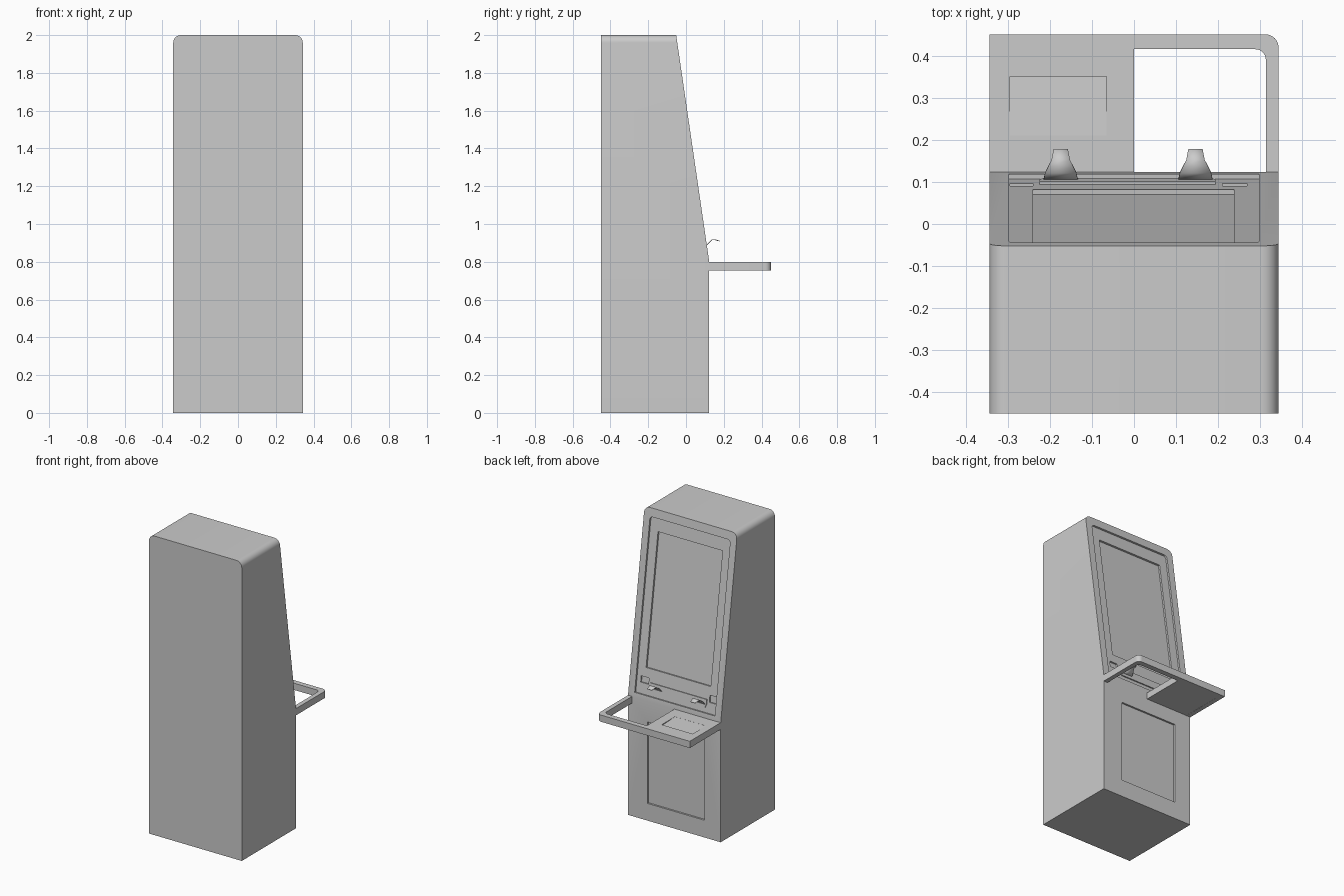
import bpy, bmesh, math
from mathutils import Vector

if "Cube" in bpy.data.objects:
    bpy.data.objects.remove(bpy.data.objects["Cube"])

# Sloped display face runs from (y .123, z .8) to (y -.052, z 2)
SLOPE = (-0.052 - 0.123) / 1.2
NORMAL = Vector((0, 1, -SLOPE)).normalized()


def on_slope(x, z, d):
    return Vector((x, 0.123 + SLOPE * (z - 0.8), z)) + NORMAL * d


def on_front(x, z, y):
    return Vector((x, y, z))


def on_plan(x, y, z):
    return Vector((x, y, z))


def arc(cx, cy, r, a0, a1, n=8):
    return [(cx + r * math.cos(math.radians(a0 + (a1 - a0) * i / n)),
             cy + r * math.sin(math.radians(a0 + (a1 - a0) * i / n))) for i in range(n + 1)]


def rect(x0, x1, y0, y1):
    return [(x0, y0), (x1, y0), (x1, y1), (x0, y1)]


def finish(name, bm):
    bmesh.ops.recalc_face_normals(bm, faces=bm.faces)
    me = bpy.data.meshes.new(name)
    bm.to_mesh(me)
    bm.free()
    ob = bpy.data.objects.new(name, me)
    bpy.context.collection.objects.link(ob)
    return ob


def prism(name, pts, d0, d1, place, bisect=None):
    """Extrude a 2D outline between two depths, laid out by a placing function."""
    bm = bmesh.new()
    lo = [bm.verts.new(place(a, b, d0)) for a, b in pts]
    hi = [bm.verts.new(place(a, b, d1)) for a, b in pts]
    bm.faces.new(lo)
    bm.faces.new(hi)
    n = len(pts)
    for i in range(n):
        j = (i + 1) % n
        bm.faces.new((lo[i], lo[j], hi[j], hi[i]))
    if bisect:
        bmesh.ops.bisect_plane(bm, geom=bm.verts[:] + bm.edges[:] + bm.faces[:],
                               plane_co=bisect[0], plane_no=bisect[1], clear_outer=True)
        bmesh.ops.holes_fill(bm, edges=[e for e in bm.edges if e.is_boundary])
    return finish(name, bm)


def activate(ob):
    bpy.ops.object.select_all(action='DESELECT')
    ob.select_set(True)
    bpy.context.view_layer.objects.active = ob


def cut(ob, cutter):
    m = ob.modifiers.new("cut", 'BOOLEAN')
    m.operation, m.solver, m.object = 'DIFFERENCE', 'EXACT', cutter
    activate(ob)
    bpy.ops.object.modifier_apply(modifier=m.name)
    bpy.data.objects.remove(cutter, do_unlink=True)


# Cabinet: rounded-top outline pushed through in y, trimmed by the slope
W, R = 0.343, 0.04
outline = [(-W, 0), (W, 0)] + arc(W - R, 2 - R, R, 0, 90) + arc(-W + R, 2 - R, R, 90, 180)
cabinet = prism("cabinet", outline, -0.45, 0.123, on_front,
                (on_slope(0, 0.8, 0), NORMAL))

# Display surround recess with rounded top corners, then the screen recess
surround = [(-0.297, 0.83), (0.297, 0.83)] + arc(0.277, 1.925, 0.02, 0, 90) + arc(-0.277, 1.925, 0.02, 90, 180)
cut(cabinet, prism("cutter", surround, -0.012, 0.05, on_slope))
cut(cabinet, prism("cutter", rect(-0.24, 0.238, 1.0, 1.86), -0.024, 0.03, on_slope))

# Small slots either side of the reader bar
cut(cabinet, prism("cutter", rect(-0.295, -0.24, 0.90, 0.945), -0.022, 0.03, on_slope))
cut(cabinet, prism("cutter", rect(0.21, 0.268, 0.90, 0.94), -0.022, 0.03, on_slope))

# Recessed service door
cut(cabinet, prism("cutter", rect(-0.222, 0.198, 0.115, 0.66), 0.111, 0.2, on_front))

# Reader bar
prism("reader_bar", [(-0.215, 0.862), (0.185, 0.862), (0.194, 0.885), (0.194, 0.915),
                     (-0.224, 0.915), (-0.224, 0.885)], -0.02, -0.005, on_slope)

# Card and receipt lips: bent tapering tongues
for name, cx in (("card_lip", -0.174), ("receipt_lip", 0.146)):
    bm = bmesh.new()
    rows = [[bm.verts.new((cx + s * w, y, z)) for s in (-1, 1)]
            for y, z, w in ((0.104, 0.882, 0.041), (0.122, 0.902, 0.037), (0.138, 0.916, 0.029),
                            (0.152, 0.917, 0.022), (0.177, 0.910, 0.017))]
    for a, b in zip(rows, rows[1:]):
        bm.faces.new((a[0], a[1], b[1], b[0]))
    lip = finish(name, bm)
    sol = lip.modifiers.new("thickness", 'SOLIDIFY')
    sol.thickness = 0.004
    sol.offset = 0

# Shelf frame: open loop, rounded on the right corner only
frame = ([(-W, 0.118), (-W, 0.45)] + arc(W - 0.03, 0.42, 0.03, 90, 0) + [(W, 0.118), (0.313, 0.118)]
         + arc(0.288, 0.39, 0.025, 0, 90) + [(-0.313, 0.415), (-0.313, 0.118)])
prism("shelf_frame", frame, 0.755, 0.80, on_plan)

# Solid half of the shelf with a shallow sloping pad recess
tray = prism("shelf_tray", rect(-0.314, 0, 0.118, 0.416), 0.756, 0.799, on_plan)
pad = [(0.21, 0.7985), (0.35, 0.791), (0.35, 0.83), (0.21, 0.83)]
cut(tray, prism("cutter", pad, -0.295, -0.065, lambda y, z, x: Vector((x, y, z))))

# Smooth the rounded edges, keep corners crisp
for ob in list(bpy.context.scene.objects):
    activate(ob)
    bpy.ops.object.shade_smooth_by_angle(angle=math.radians(30))
